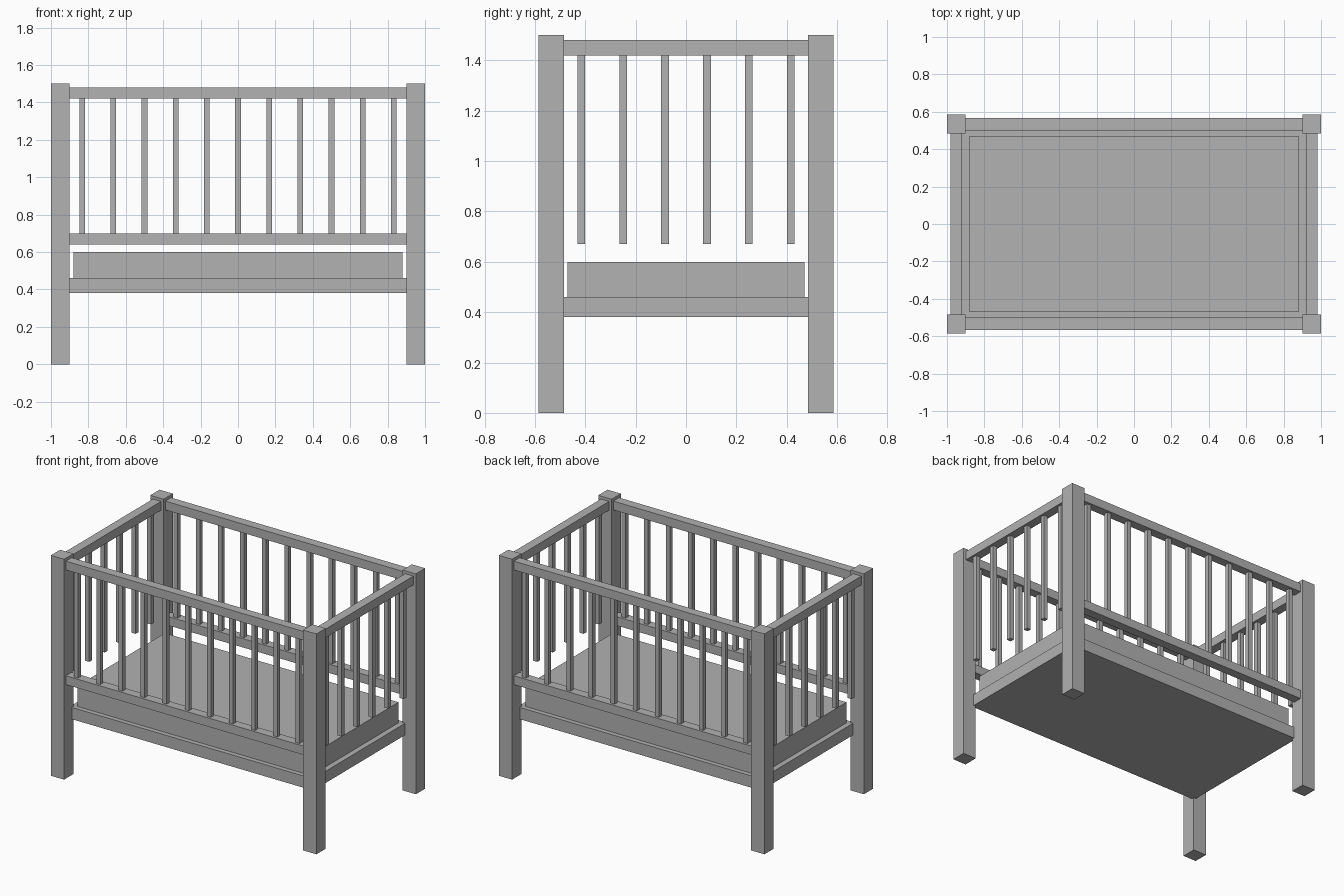
import bpy

if "Cube" in bpy.data.objects:
    bpy.data.objects.remove(bpy.data.objects["Cube"])

grey = bpy.data.materials.new("plain grey")
grey.diffuse_color = (0.445, 0.445, 0.445, 1)
grey.use_nodes = True
grey.node_tree.nodes["Principled BSDF"].inputs["Base Color"].default_value = grey.diffuse_color


def box(name, x, y, z):
    """Axis-aligned box from (min, max) ranges."""
    mid = [(a + b) / 2 for a, b in (x, y, z)]
    bpy.ops.mesh.primitive_cube_add(size=1, location=mid)
    ob = bpy.context.object
    ob.name = name
    ob.scale = [b - a for a, b in (x, y, z)]
    bpy.ops.object.transform_apply(location=False, rotation=False, scale=True)
    ob.data.materials.append(grey)
    return ob


def around(c, width):
    return (c - width / 2, c + width / 2)


PX, PY = 0.95, 0.535      # post centres
POST, RAIL, SLAT = 0.10, 0.062, 0.03
IX, IY = PX - POST / 2, PY - POST / 2   # inner faces of the posts
TOP_RAIL, LOW_RAIL = (1.42, 1.48), (0.64, 0.70)
SLAT_Z = (0.67, 1.43)

# corner posts
for sx in (-1, 1):
    for sy in (-1, 1):
        box("corner_post", around(sx * PX, POST), around(sy * PY, POST), (0, 1.5))

# front and back: upper and lower rails with eleven slats
for s, side in ((-1, "front"), (1, "back")):
    y = around(s * PY, RAIL)
    box(side + "_top_rail", (-IX, IX), y, TOP_RAIL)
    box(side + "_lower_rail", (-IX, IX), y, LOW_RAIL)
    for i in range(-5, 6):
        box(side + "_slat", around(i / 6, SLAT), around(s * PY, SLAT), SLAT_Z)

# ends: upper rail only, with six hanging slats
for s, side in ((-1, "left"), (1, "right")):
    box(side + "_top_rail", around(s * PX, RAIL), (-IY, IY), TOP_RAIL)
    for i in range(6):
        box(side + "_slat", around(s * PX, SLAT), around((i - 2.5) / 6, SLAT), SLAT_Z)

# bed base and mattress
box("bed_base", (-0.917, 0.917), (-0.502, 0.502), (0.38, 0.46))
box("mattress", (-0.88, 0.88), (-0.47, 0.47), (0.46, 0.60))
